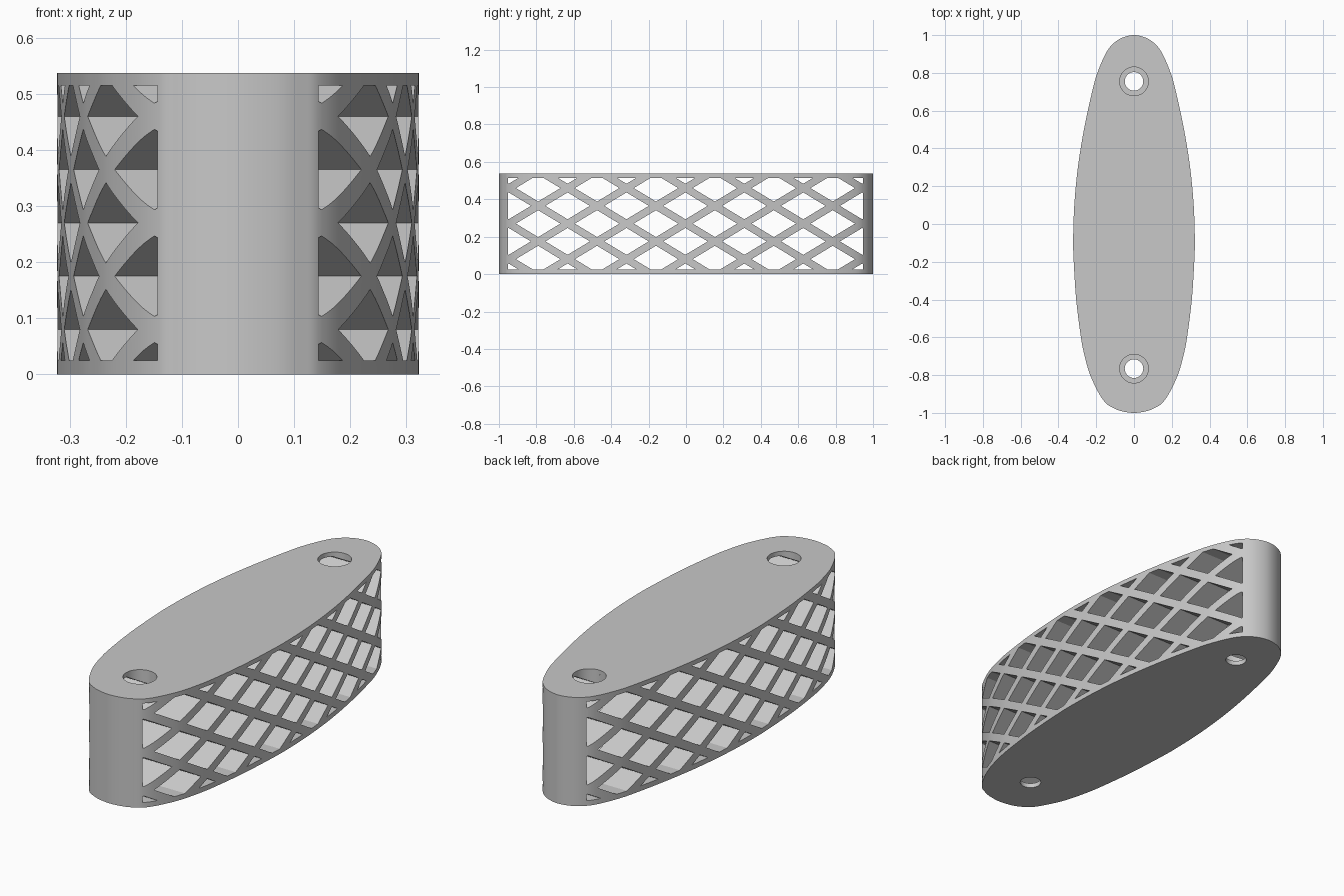
import bpy, bmesh, math
from mathutils import Vector

if "Cube" in bpy.data.objects:
    bpy.data.objects.remove(bpy.data.objects["Cube"], do_unlink=True)

HEIGHT = 0.537
WIN_FRONT, WIN_BACK = -0.953, 0.946             # lattice window in the sides
WIN_LOW, WIN_TOP = 0.025, 0.515
PITCH_Y, PITCH_Z = 0.1575, 0.095                # half spacing of the diamonds
MID_Y, MID_Z = -0.003, 0.27
FILL = 0.755                                    # opening size against spacing

grey = bpy.data.materials.new("matte_grey")
grey.use_nodes = True
colour = (0.58, 0.58, 0.58, 1)
grey.diffuse_color = colour
grey.node_tree.nodes["Principled BSDF"].inputs["Base Color"].default_value = colour


def make_object(name, bm):
    bmesh.ops.recalc_face_normals(bm, faces=bm.faces)
    mesh = bpy.data.meshes.new(name)
    bm.to_mesh(mesh)
    bm.free()
    mesh.materials.append(grey)
    obj = bpy.data.objects.new(name, mesh)
    bpy.context.collection.objects.link(obj)
    return obj


def add_prism(bm, points, offset):
    """Close a flat polygon and extrude it into a solid."""
    face = bm.faces.new([bm.verts.new(p) for p in points])
    made = bmesh.ops.extrude_face_region(bm, geom=[face])["geom"]
    verts = [g for g in made if isinstance(g, bmesh.types.BMVert)]
    bmesh.ops.translate(bm, verts=verts, vec=offset)


def smooth_loop(points, steps):
    """Catmull-Rom curve through a closed loop."""
    out, n = [], len(points)
    for i in range(n):
        a, b, c, d = (points[(i + k) % n] for k in (-1, 0, 1, 2))
        for s in range(steps):
            t = s / steps
            out.append(0.5 * (2 * b + (c - a) * t + (2 * a - 5 * b + 4 * c - d) * t ** 2
                              + (3 * b - a - 3 * c + d) * t ** 3))
    return out


def clip(poly, axis, limit, sign):
    """Keep the part of a polygon on one side of a limit."""
    out = []
    for a, b in zip(poly, poly[1:] + poly[:1]):
        da, db = sign * (limit - a[axis]), sign * (limit - b[axis])
        if da >= 0:
            out.append(a)
        if da * db < 0:
            out.append(a.lerp(b, da / (da - db)))
    return out


# Oval body: half outline from front to back, mirrored
half = [(0.07, -0.99), (0.115, -0.971), (0.147, -0.95), (0.184, -0.9), (0.232, -0.8),
        (0.261, -0.7), (0.281, -0.6), (0.306, -0.4), (0.319, -0.2), (0.322, -0.08),
        (0.316, 0.1), (0.297, 0.3), (0.265, 0.5), (0.222, 0.7), (0.194, 0.8),
        (0.151, 0.9), (0.115, 0.95), (0.065, 0.985)]
right_side = [Vector((x, y, 0)) for x, y in half]
left_side = [Vector((-p.x, p.y, 0)) for p in reversed(right_side)]
loop = [Vector((0, -1, 0))] + right_side + [Vector((0, 1, 0))] + left_side
bm = bmesh.new()
add_prism(bm, smooth_loop(loop, 5), (0, 0, HEIGHT))
body = make_object("lattice_oval_block", bm)

# Diamond tunnels running straight through from side to side
bm = bmesh.new()
for col in range(-7, 8):
    for row in range(-3, 4):
        if (col + row) % 2 == 0:
            continue
        cy, cz = MID_Y + col * PITCH_Y, MID_Z + row * PITCH_Z
        w, h = PITCH_Y * FILL, PITCH_Z * FILL
        poly = [Vector((-1, cy + dy, cz + dz))
                for dy, dz in ((w, 0), (0, h), (-w, 0), (0, -h))]
        for axis, limit, sign in ((1, WIN_BACK, 1), (1, WIN_FRONT, -1),
                                  (2, WIN_TOP, 1), (2, WIN_LOW, -1)):
            poly = clip(poly, axis, limit, sign)
        if len(poly) > 2:
            add_prism(bm, poly, (2, 0, 0))
tunnels = make_object("tunnel_cutter", bm)


def hole_cutter(name, radius, low):
    """Pair of upright cylinders, one at each end."""
    bm = bmesh.new()
    for y in (-0.766, 0.755):
        ring = [(radius * math.cos(a), y + radius * math.sin(a), low)
                for a in (math.tau * i / 48 for i in range(48))]
        add_prism(bm, ring, (0, 0, 1))
    return make_object(name, bm)


# Screw holes with a wide bore down to a flat seat
cutters = [tunnels, hole_cutter("bore_cutter", 0.076, WIN_LOW - 0.002),
           hole_cutter("screw_cutter", 0.049, -0.2)]
for cutter in cutters:
    cutter.hide_render = True
    mod = body.modifiers.new(cutter.name, "BOOLEAN")
    mod.operation, mod.solver, mod.object = "DIFFERENCE", "EXACT", cutter

# Bake the cuts and drop the helpers
bpy.context.view_layer.update()
graph = bpy.context.evaluated_depsgraph_get()
baked = bpy.data.meshes.new_from_object(body.evaluated_get(graph))
body.modifiers.clear()
body.data = baked
for cutter in cutters:
    bpy.data.objects.remove(cutter, do_unlink=True)

for obj in bpy.context.selected_objects:
    obj.select_set(False)
body.select_set(True)
bpy.context.view_layer.objects.active = body
bpy.ops.object.shade_smooth_by_angle(angle=math.radians(25))
